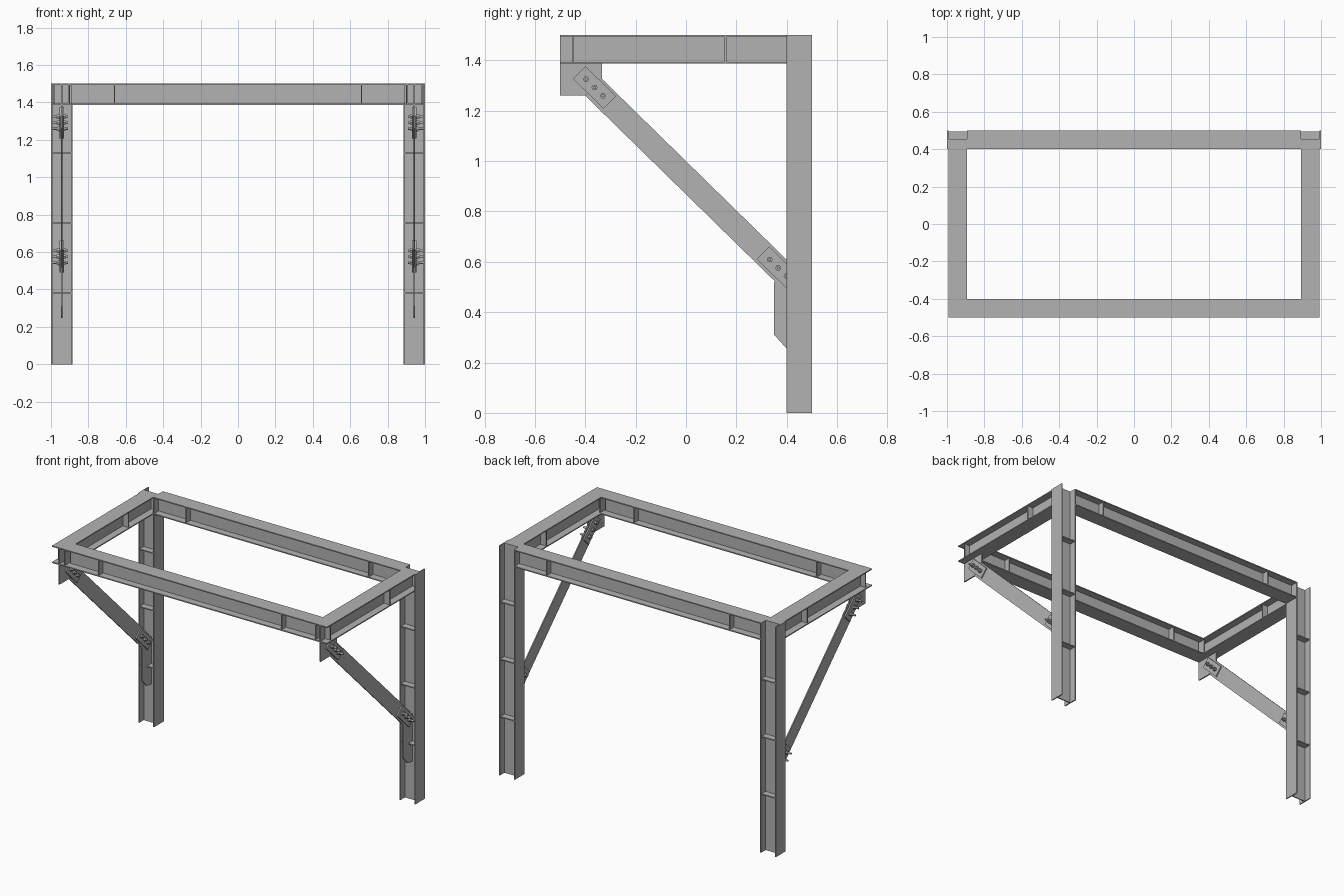
import bpy, bmesh
from mathutils import Vector, Matrix

cube = bpy.data.objects.get("Cube")
if cube:
    bpy.data.objects.remove(cube, do_unlink=True)

steel = bpy.data.materials.new("grey_steel")
steel.use_nodes = True
steel.diffuse_color = (0.45, 0.45, 0.45, 1)
steel.node_tree.nodes["Principled BSDF"].inputs["Base Color"].default_value = steel.diffuse_color

X, Y, Z = Vector((1, 0, 0)), Vector((0, 1, 0)), Vector((0, 0, 1))
FLANGE, WEB = 0.007, 0.007
TOP, DEPTH, WIDTH = 1.5, 0.113, 0.1
SIDE_X = 0.943                     # centre line of posts and side beams
BEAM_Z = TOP - DEPTH / 2


def prism(name, points, origin, u, v, sweep):
    """Extrude a 2D outline lying in the u/v plane along the sweep vector."""
    bm = bmesh.new()
    face = bm.faces.new([bm.verts.new(origin + u * a + v * b) for a, b in points])
    new = bmesh.ops.extrude_face_region(bm, geom=[face])["geom"]
    bmesh.ops.translate(bm, vec=sweep, verts=[g for g in new if isinstance(g, bmesh.types.BMVert)])
    bmesh.ops.recalc_face_normals(bm, faces=bm.faces)
    mesh = bpy.data.meshes.new(name)
    bm.to_mesh(mesh)
    bm.free()
    mesh.materials.append(steel)
    obj = bpy.data.objects.new(name, mesh)
    bpy.context.collection.objects.link(obj)
    return obj


def plate(name, centre, size):
    """Axis-aligned rectangular plate."""
    a, b, c = (s / 2 for s in size)
    return prism(name, [(-a, -b), (a, -b), (a, b), (-a, b)],
                 Vector(centre) - Z * c, X, Y, Z * c * 2)


def i_beam(name, origin, across, depth_dir, sweep, width=WIDTH, depth=DEPTH):
    """I-section: flanges lie along 'across', web along 'depth_dir'."""
    w, h, t = width / 2, depth / 2, WEB / 2
    i = h - FLANGE
    half = [(w, -h), (w, -i), (t, -i), (t, i), (w, i), (w, h)]
    outline = half + [(-a, -b) for a, b in half]
    return prism(name, outline, Vector(origin), across, depth_dir, sweep)


def bolt(name, side, y, z):
    """Hex head and washer outside, long shank, nut and washer inside."""
    parts = [("shank", 0.006, -0.033, 0.05, 12), ("head", 0.012, 0.017, 0.028, 6),
             ("outer_washer", 0.014, 0.012, 0.017, 16), ("nut", 0.012, -0.024, -0.012, 6),
             ("inner_washer", 0.014, -0.012, -0.007, 16)]
    for part, radius, start, end, sides in parts:
        ring = [Matrix.Rotation(6.28318 * k / sides, 2) @ Vector((radius, 0)) for k in range(sides)]
        prism(f"{name}_{part}", [tuple(p) for p in ring],
              Vector((side * (SIDE_X + start), y, z)), Y, Z, X * side * (end - start))


# Front and back beams with their stiffeners
for name, y in (("front", -0.45), ("back", 0.45)):
    end = 0.893 if name == "front" else 0.886
    i_beam(f"{name}_beam", (-end, y, BEAM_Z), Y, Z, X * end * 2)
    for side in (-1, 1):
        plate(f"{name}_beam_stiffener", (side * 0.66, y, BEAM_Z),
              (0.007, WIDTH - 0.01, DEPTH - FLANGE))

down = Vector((0, 0.715, -0.7)).normalized()     # brace direction
out = Vector((0, 0.7, 0.715)).normalized()       # across the brace

for side, label in ((1, "left"), (-1, "right")):
    x = side * SIDE_X

    # Post with web facing front and back
    i_beam(f"{label}_post", (x, 0.45, 0), Y, X, Z * TOP, WIDTH, 0.114)
    for z in (0.38, 0.755, 1.13):
        plate(f"{label}_post_stiffener", (x, 0.45, z), (0.104, WIDTH - 0.01, 0.007))

    # Side beam, its stiffener and the plate closing the front corner
    i_beam(f"{label}_side_beam", (x, -0.5, BEAM_Z), X, Z, Y * 0.95)
    plate(f"{label}_side_beam_stiffener", (x, 0.157, BEAM_Z),
          (WIDTH - 0.01, 0.007, DEPTH - FLANGE))
    plate(f"{label}_corner_plate", (x, -0.45, BEAM_Z), (0.08, 0.007, DEPTH - FLANGE))
    plate(f"{label}_corner_stiffener", (side * 0.905, -0.45, BEAM_Z),
          (0.007, WIDTH - 0.01, DEPTH - FLANGE))

    # Gusset plates under the side beam and on the post
    base = Vector((x - 0.004, 0, 0))
    prism(f"{label}_upper_gusset",
          [(-0.5, 1.26), (-0.4, 1.26), (-0.333, 1.325), (-0.333, 1.39), (-0.5, 1.39)],
          base, Y, Z, X * 0.008)
    prism(f"{label}_lower_gusset",
          [(0.35, 0.31), (0.4, 0.255), (0.45, 0.25), (0.45, 0.56), (0.4, 0.57), (0.35, 0.52)],
          base, Y, Z, X * 0.008)

    # Diagonal flat brace
    start = Vector((x - 0.0035, -0.366, 1.292))
    prism(f"{label}_brace", [(0, -0.047), (1.06, -0.047), (1.06, 0.047), (0, 0.047)],
          start, down, out, X * 0.007)

    # Splice plates on both faces, with three bolts each
    for place, y, z in (("upper", -0.363, 1.292), ("lower", 0.366, 0.576)):
        for offset in (-0.008, 0.008):
            prism(f"{label}_{place}_splice",
                  [(-0.085, -0.035), (0.085, -0.035), (0.085, 0.035), (-0.085, 0.035)],
                  Vector((x + offset - 0.004, y, z)), down, out, X * 0.008)
        for step in (-0.047, 0, 0.047):
            spot = down * step
            bolt(f"{label}_{place}_bolt", side, y + spot.y, z + spot.z)
